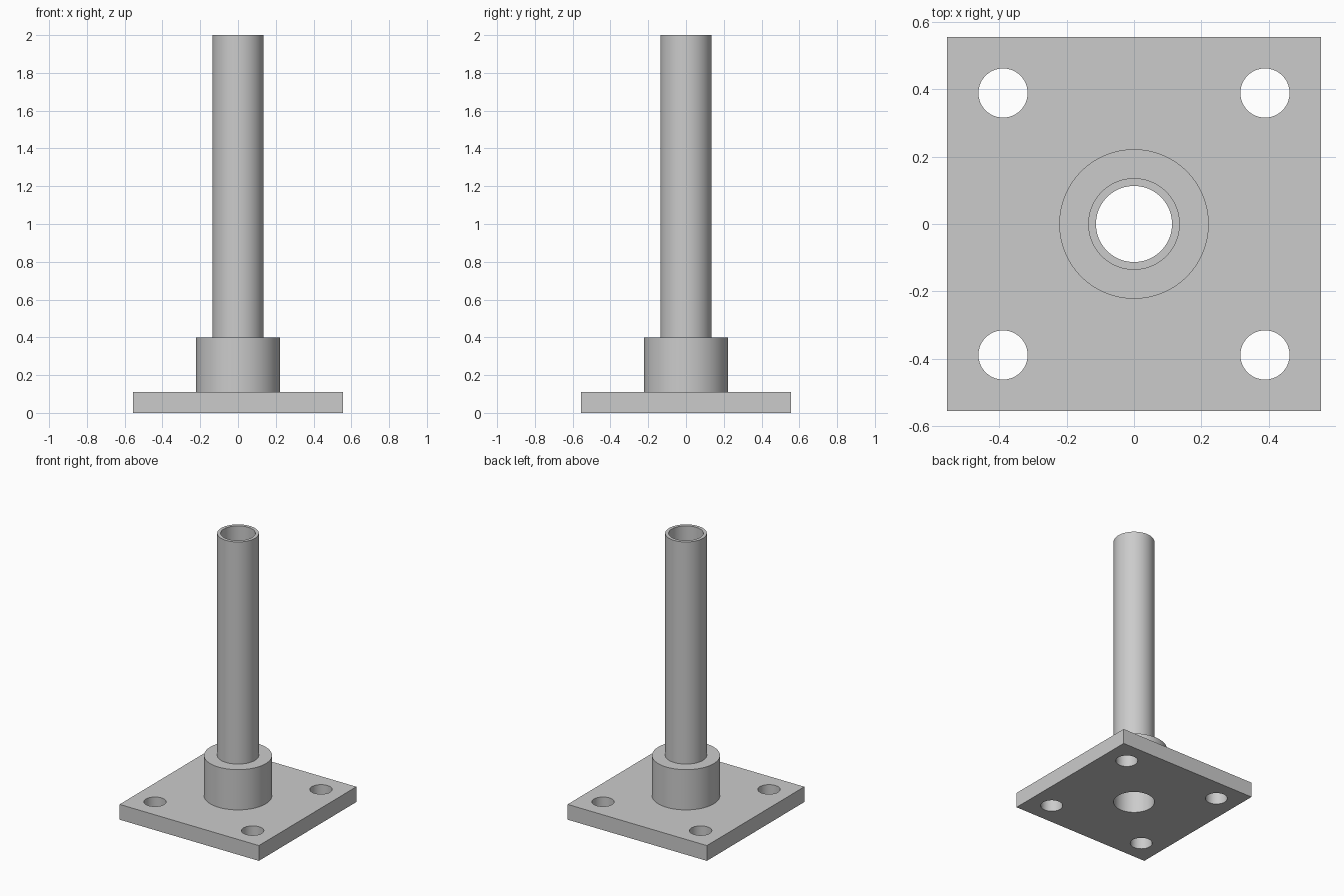
import bpy
from math import radians

cube = bpy.data.objects.get("Cube")
if cube:
    bpy.data.objects.remove(cube, do_unlink=True)

PLATE_HALF, PLATE_TOP = 0.555, 0.11
BORE, COLLAR_R, COLLAR_TOP = 0.136, 0.222, 0.4
TUBE_INNER, TUBE_BASE, TUBE_TOP = 0.113, 0.22, 2.0
HOLE_R, HOLE_POS = 0.073, 0.389
SIDES = 96

steel = bpy.data.materials.new("grey_steel")
steel.use_nodes = True
GREY = (0.6, 0.6, 0.6, 1)
steel.diffuse_color = GREY
steel.node_tree.nodes["Principled BSDF"].inputs["Base Color"].default_value = GREY


def cylinder(name, radius, bottom, top, x=0, y=0):
    bpy.ops.mesh.primitive_cylinder_add(
        vertices=SIDES, radius=radius, depth=top - bottom,
        location=(x, y, (bottom + top) / 2))
    obj = bpy.context.object
    obj.name = name
    return obj


def drill(obj, radius, x=0, y=0):
    """Cut a vertical round hole right through the part."""
    cutter = cylinder("drill", radius, -1, 3, x, y)
    mod = obj.modifiers.new("hole", 'BOOLEAN')
    mod.operation, mod.solver, mod.object = 'DIFFERENCE', 'EXACT', cutter
    bpy.ops.object.select_all(action='DESELECT')
    bpy.context.view_layer.objects.active = obj
    obj.select_set(True)
    bpy.ops.object.modifier_apply(modifier=mod.name)
    bpy.data.objects.remove(cutter, do_unlink=True)


def finish(obj):
    obj.data.materials.clear()
    obj.data.materials.append(steel)
    bpy.ops.object.select_all(action='DESELECT')
    bpy.context.view_layer.objects.active = obj
    obj.select_set(True)
    bpy.ops.object.shade_smooth_by_angle(angle=radians(30))


# Square base plate with a central bore and four bolt holes
bpy.ops.mesh.primitive_cube_add(size=1, location=(0, 0, PLATE_TOP / 2))
plate = bpy.context.object
plate.name = "base_plate"
plate.scale = (2 * PLATE_HALF, 2 * PLATE_HALF, PLATE_TOP)
bpy.ops.object.transform_apply(location=False, rotation=False, scale=True)
drill(plate, BORE)
for sx in (-1, 1):
    for sy in (-1, 1):
        drill(plate, HOLE_R, sx * HOLE_POS, sy * HOLE_POS)
finish(plate)

# Socket collar standing on the plate
collar = cylinder("socket_collar", COLLAR_R, PLATE_TOP, COLLAR_TOP)
drill(collar, BORE)
finish(collar)

# Hollow upright tube seated part way down the collar
tube = cylinder("upright_tube", BORE, TUBE_BASE, TUBE_TOP)
drill(tube, TUBE_INNER)
finish(tube)
